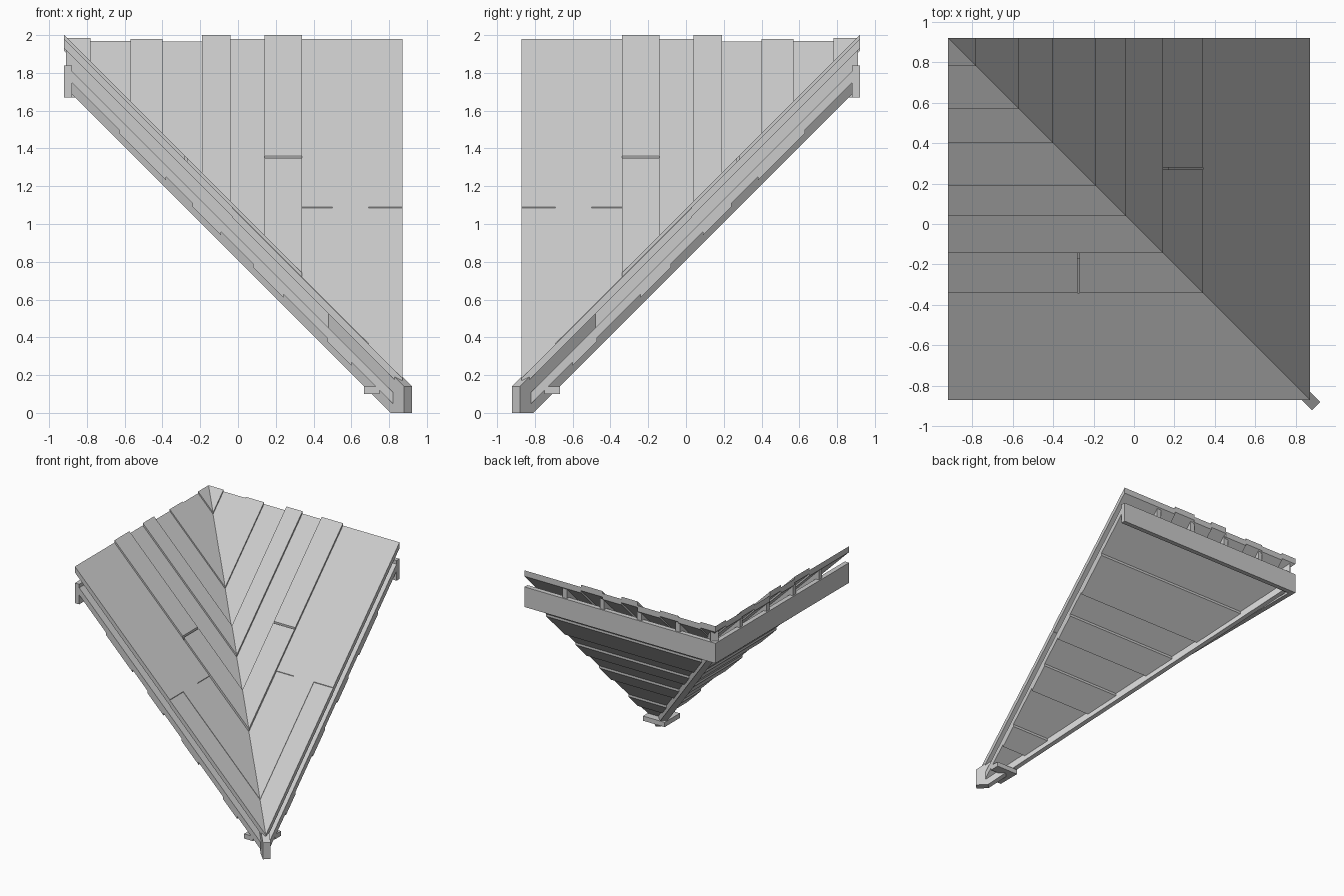
import bpy
import bmesh

cube = bpy.data.objects.get("Cube")
if cube:
    bpy.data.objects.remove(cube, do_unlink=True)

grey = bpy.data.materials.new("plain grey")
grey.use_nodes = True
grey.diffuse_color = (0.6, 0.6, 0.6, 1)
grey.node_tree.nodes["Principled BSDF"].inputs["Base Color"].default_value = (0.6, 0.6, 0.6, 1)

HIGH, EDGE = -0.92, -0.87     # upper eave and open side of one roof slope


def slope(x):
    return 1.08 - x


def add_object(name, prisms):
    """Each prism is a list of (x, y, z_bottom, z_top) corners."""
    bm = bmesh.new()
    for corners in prisms:
        low = [bm.verts.new((x, y, b)) for x, y, b, t in corners]
        high = [bm.verts.new((x, y, t)) for x, y, b, t in corners]
        bm.faces.new(low[::-1])
        bm.faces.new(high)
        for i in range(len(low)):
            j = (i + 1) % len(low)
            bm.faces.new((low[i], low[j], high[j], high[i]))
    bmesh.ops.recalc_face_normals(bm, faces=bm.faces)
    mesh = bpy.data.meshes.new(name)
    bm.to_mesh(mesh)
    bm.free()
    mesh.materials.append(grey)
    obj = bpy.data.objects.new(name, mesh)
    bpy.context.collection.objects.link(obj)


def both_slopes(name, prisms):
    """Build a part and its reflection across the valley."""
    add_object("right_" + name, prisms)
    add_object("left_" + name, [[(-y, -x, b, t) for x, y, b, t in p] for p in prisms])


def sloped(foot, top, bottom):
    return [(x, y, slope(x) - bottom, slope(x) - top) for x, y in foot]


def level(foot, bottom, top):
    return [(x, y, bottom, top) for x, y in foot]


def strip(y0, y1, x0=HIGH, x1=None, inset=0):
    """Footprint of a board running up the slope, mitred at the valley."""
    a, b = (-y0 - inset, -y1 - inset) if x1 is None else (x1, x1)
    foot = [(x0, y0), (a, y0), (b, y1)]
    if b > x0:
        foot.append((x0, y1))
    return foot


# Roof planks, each set at its own height
THICK = 0.05
edges = [0.92, 0.78, 0.57, 0.40, 0.19, 0.04, -0.14]
drops = [0.015, 0.03, 0.02, 0.035, 0, 0.02]
planks = [(strip(lo, hi), d) for hi, lo, d in zip(edges, edges[1:], drops)]

# Plank split by a narrow gap
planks += [(strip(-0.34, -0.14, x1=-0.28), 0), (strip(-0.34, -0.14, x0=-0.27), 0)]

# Wide plank with a tongue, and the two shorter planks beside the tongue
SEAM = -0.03
planks.append(([(HIGH, EDGE), (SEAM, EDGE), (SEAM, -0.69), (0.69, -0.69), (0.5, -0.5),
                (SEAM, -0.5), (SEAM, -0.34), (HIGH, -0.34)], 0.02))
planks += [(strip(-0.5, -0.34, x0=SEAM), 0.025), (strip(EDGE, -0.69, x0=SEAM), 0.025)]
both_slopes("roof_planks", [sloped(f, d, d + THICK) for f, d in planks])

# Rafters between the planks and the ceiling
both_slopes("rafters", [sloped(strip(y - 0.02, y + 0.02, x0=-0.91, inset=0.02), 0.06, 0.16)
                        for y in (0.56, 0.2, -0.15, -0.5)])

# Ceiling boards across the slope, alternately thin and thick
cuts = [-0.89, -0.63, -0.38, -0.24, -0.09, 0.08, 0.24, 0.47, 0.6, 0.82]
ceiling = []
for i, (a, b) in enumerate(zip(cuts, cuts[1:])):
    foot = [(a, EDGE), (b, EDGE), (b, -b), (a, -a)]
    ceiling.append(sloped(foot, 0.15, 0.23 if i % 2 else 0.21))
both_slopes("ceiling_boards", ceiling)

# Upright fascia along the upper eave
both_slopes("fascia", [level([(HIGH, EDGE), (-0.88, EDGE), (-0.88, 0.88), (HIGH, 0.92)], 1.67, 1.84)])

# Short ledge boards near the foot
both_slopes("foot_ledge", [level([(0.667, EDGE), (0.75, EDGE), (0.75, -0.75), (0.667, -0.667)], 0.10, 0.14)])

# Valley beam under the joint, cut level at the foot
HALF = 0.021
beam = []
for t0, t1 in ((-0.89, 0.83), (0.83, 0.90)):
    corners = []
    for t, side in ((t0, -1), (t1, -1), (t1, 1), (t0, 1)):
        bottom = max(0, slope(t) - 0.25)
        corners.append((t + side * HALF, -t + side * HALF, bottom, slope(t) - 0.04))
    beam.append(corners)
add_object("valley_beam", beam)
